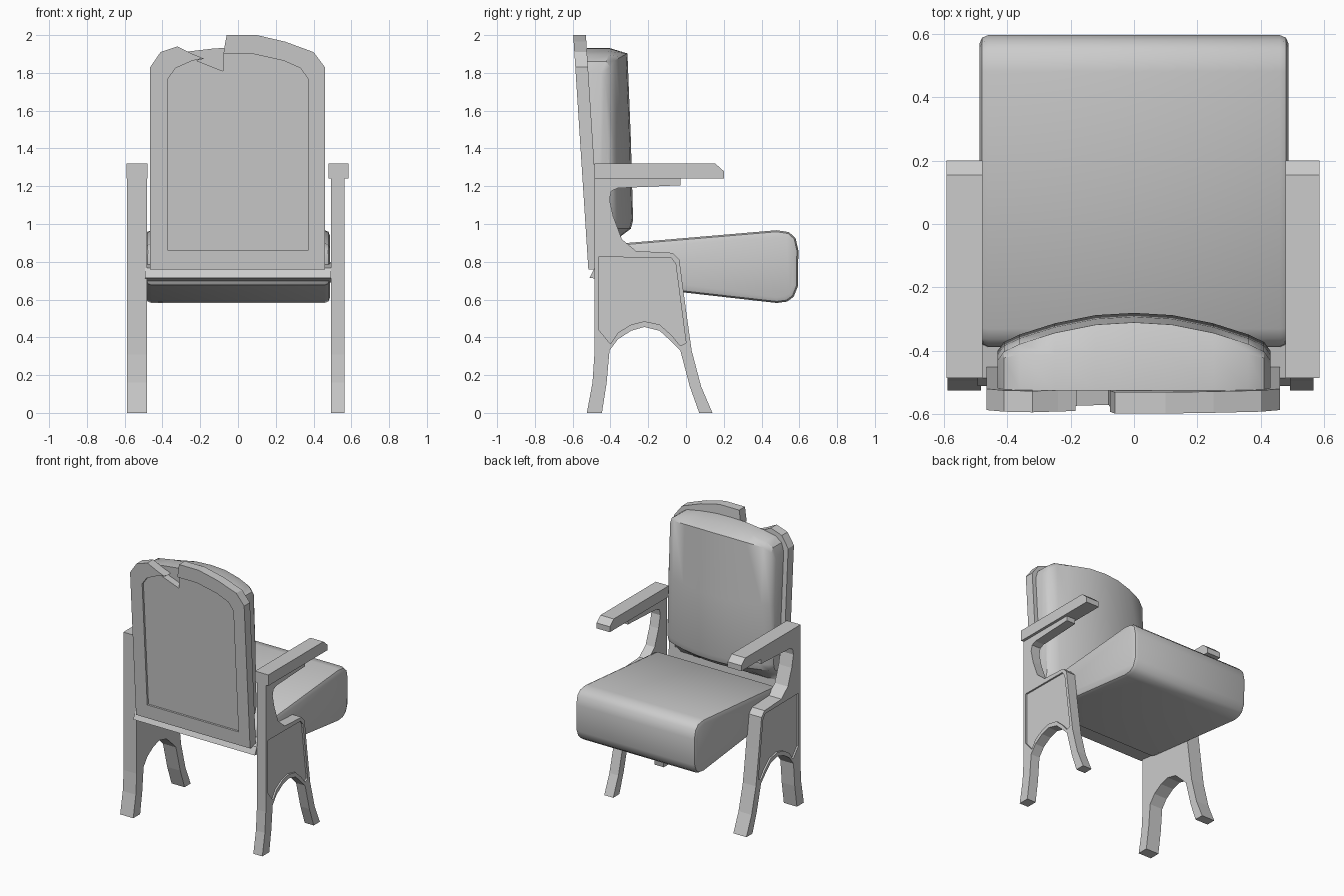
import bpy, bmesh

if "Cube" in bpy.data.objects:
    bpy.data.objects.remove(bpy.data.objects["Cube"])


def add_object(name, bm):
    bmesh.ops.recalc_face_normals(bm, faces=bm.faces)
    me = bpy.data.meshes.new(name)
    bm.to_mesh(me)
    bm.free()
    ob = bpy.data.objects.new(name, me)
    bpy.context.collection.objects.link(ob)
    return ob


def loft(name, rings):
    """Skin a row of equal-length closed rings and cap both ends."""
    bm = bmesh.new()
    vs = [[bm.verts.new(p) for p in r] for r in rings]
    n = len(vs[0])
    for a, b in zip(vs, vs[1:]):
        for i in range(n):
            j = (i + 1) % n
            bm.faces.new((a[i], a[j], b[j], b[i]))
    bm.faces.new(vs[0])
    bm.faces.new(vs[-1][::-1])
    return add_object(name, bm)


def side_prism(name, yz, x0, x1):
    return loft(name, [[(x, y, z) for y, z in yz] for x in (x0, x1)])


def lean(y, z):
    return y - (z - 0.76) * 0.0645


def back_prism(name, xz, y0, y1):
    return loft(name, [[(x, lean(y, z), z) for x, z in xz] for y in (y0, y1)])


def apply_mods(ob):
    dg = bpy.context.evaluated_depsgraph_get()
    me = bpy.data.meshes.new_from_object(ob.evaluated_get(dg))
    ob.modifiers.clear()
    ob.data = me


def carve(ob, cutter):
    m = ob.modifiers.new("recess", 'BOOLEAN')
    m.operation, m.solver, m.object = 'DIFFERENCE', 'EXACT', cutter
    apply_mods(ob)
    bpy.data.objects.remove(cutter)


def bevel(ob, width, segs):
    m = ob.modifiers.new("bevel", 'BEVEL')
    m.width, m.segments, m.limit_method = width, segs, 'ANGLE'
    m.angle_limit = 0.9
    apply_mods(ob)


def smooth(ob, angle=0.6):
    bpy.ops.object.select_all(action='DESELECT')
    ob.select_set(True)
    bpy.context.view_layer.objects.active = ob
    bpy.ops.object.shade_smooth_by_angle(angle=angle)


# Wooden back panel with a broken notch in its top edge and a recessed field
panel = back_prism("back_panel", [
    (-0.465, 0.76), (0.46, 0.76), (0.46, 1.83), (0.40, 1.91), (0.25, 1.965),
    (0.10, 2.0), (-0.06, 2.0), (-0.075, 1.92), (-0.08, 1.81), (-0.22, 1.865),
    (-0.18, 1.875), (-0.24, 1.90), (-0.32, 1.94), (-0.41, 1.91),
    (-0.465, 1.83)], -0.517, -0.45)
half = [(0.37, 0.86), (0.37, 1.77), (0.33, 1.825), (0.24, 1.865), (0.08, 1.90)]
field = half + [(-x, z) for x, z in reversed(half)]
carve(panel, back_prism("field_cutter", field, -0.60, -0.502))

# Back cushion: columns across x giving top height, front depth, front corner z
cols = [(0.43, 1.80, -0.40), (0.41, 1.86, -0.372), (0.36, 1.895, -0.348),
        (0.25, 1.915, -0.313), (0.12, 1.93, -0.287), (0.0, 1.933, -0.28)]
cols = [(-x, t, f) for x, t, f in cols] + cols[-2::-1]
rings = []
for x, top, f in cols:
    rings.append([(x, lean(-0.455, 0.87), 0.87), (x, f - 0.085, 0.92),
                  (x, f - 0.012, 0.975), (x, f, 1.02), (x, f - 0.012, 1.45),
                  (x, f - 0.03, top - 0.03), (x, min(f - 0.05, -0.41), top),
                  (x, -0.525, top)])
smooth(loft("back_cushion", rings))

# Seat cushion: wedge profile with rounded sides
seat = side_prism("seat_cushion", [
    (-0.39, 0.72), (-0.385, 0.86), (-0.33, 0.898), (0.48, 0.967),
    (0.545, 0.957), (0.58, 0.925), (0.595, 0.86), (0.592, 0.67),
    (0.57, 0.615), (0.535, 0.589), (0.48, 0.582), (-0.36, 0.677)],
    -0.487, 0.487)
bevel(seat, 0.028, 2)
smooth(seat)

# Hinge rail joining the seat to the side frames
side_prism("hinge_rail", [(-0.51, 0.715), (-0.485, 0.767), (-0.30, 0.80),
                          (-0.30, 0.69)], -0.493, 0.493)

# Side frames: two splayed legs, arch, post and arm bracket in one profile
frame_profile = [
    (-0.525, 0), (-0.445, 0), (-0.42, 0.16), (-0.405, 0.33), (-0.36, 0.39),
    (-0.29, 0.435), (-0.22, 0.455), (-0.14, 0.435), (-0.085, 0.385),
    (-0.03, 0.33), (0.02, 0.14), (0.07, 0), (0.14, 0), (0.08, 0.14),
    (0.03, 0.33), (-0.005, 0.58), (-0.035, 0.81), (-0.07, 0.847),
    (-0.265, 0.857), (-0.34, 0.92), (-0.385, 1.04), (-0.405, 1.13),
    (-0.395, 1.175), (-0.36, 1.19), (-0.03, 1.205), (-0.03, 1.24),
    (-0.485, 1.24), (-0.485, 0.31), (-0.495, 0.16)]
inset_profile = [
    (-0.462, 0.44), (-0.40, 0.365), (-0.36, 0.425), (-0.29, 0.468),
    (-0.22, 0.485), (-0.14, 0.468), (-0.075, 0.41), (-0.03, 0.355),
    (0.0, 0.37), (-0.055, 0.79), (-0.08, 0.822), (-0.462, 0.825)]
arm_profile = [(-0.485, 1.24), (0.20, 1.24), (0.20, 1.28), (0.155, 1.32),
               (-0.485, 1.32)]
for label, s, outer, arm_out in (("left", -1, 0.588, 0.59),
                                 ("right", 1, 0.565, 0.585)):
    inner = 0.482 if s < 0 else 0.492
    frame = side_prism(label + "_side_frame", frame_profile,
                       s * inner, s * outer)
    carve(frame, side_prism("inset_cutter", inset_profile,
                            s * (outer - 0.012), s * (outer + 0.1)))
    # Armrest
    side_prism(label + "_armrest", arm_profile, s * 0.478, s * arm_out)
